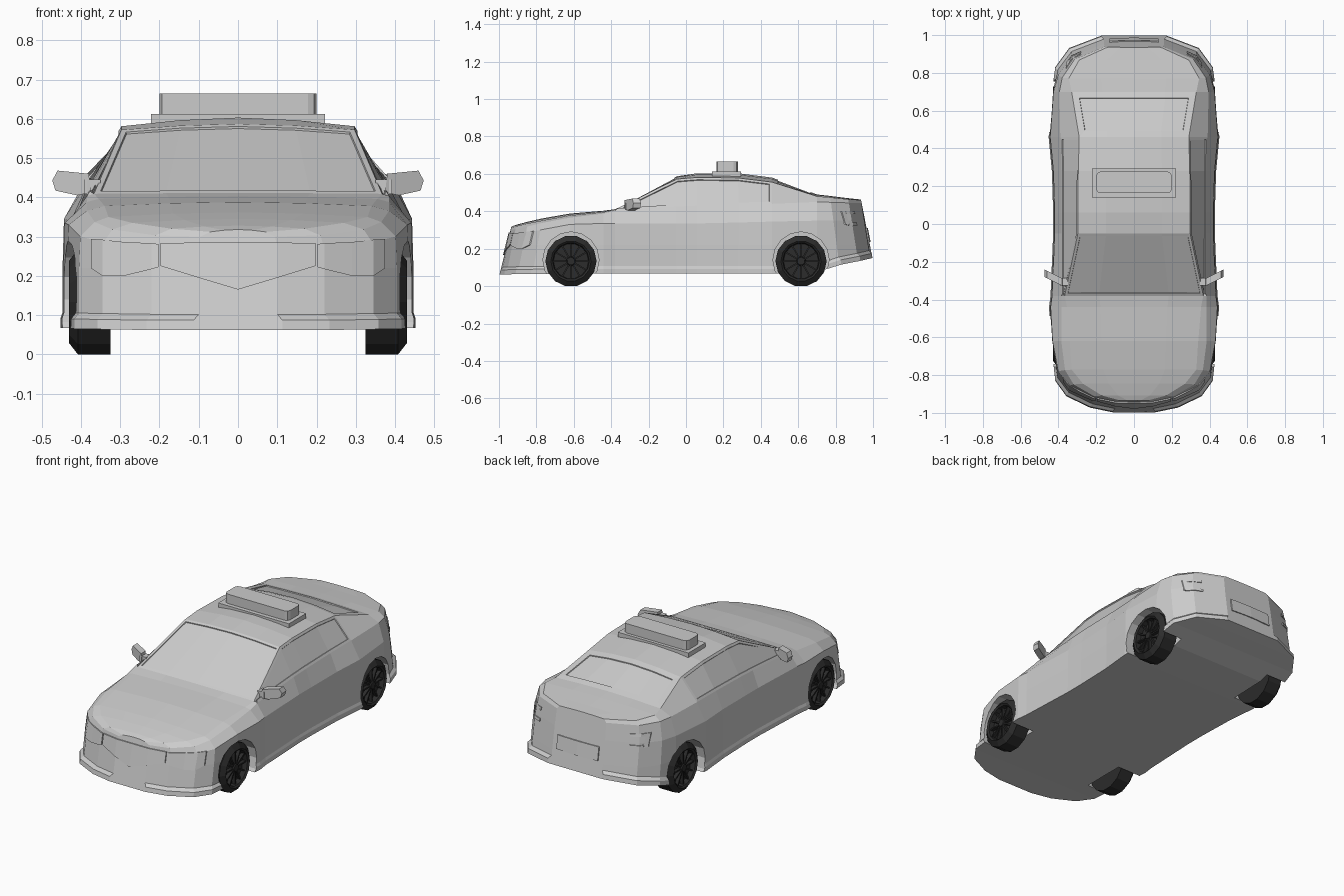
import bpy, bmesh
from math import pi, cos, sin
from mathutils import Vector, Matrix
from mathutils.bvhtree import BVHTree

if "Cube" in bpy.data.objects:
    bpy.data.objects.remove(bpy.data.objects["Cube"])

black = bpy.data.materials.new("black_rubber")
black.diffuse_color = (0.025, 0.025, 0.025, 1)
black.use_nodes = True
black.node_tree.nodes["Principled BSDF"].inputs["Base Color"].default_value = black.diffuse_color


def finish(bm, name, mat=None):
    bmesh.ops.recalc_face_normals(bm, faces=bm.faces)
    me = bpy.data.meshes.new(name)
    bm.to_mesh(me)
    bm.free()
    ob = bpy.data.objects.new(name, me)
    bpy.context.collection.objects.link(ob)
    if mat:
        me.materials.append(mat)
    return ob


def box(bm, lo, hi, rot=Matrix()):
    lo, hi = Vector(lo), Vector(hi)
    m = rot @ Matrix.Translation((lo + hi) / 2) @ Matrix.Diagonal((*(hi - lo), 1))
    return bmesh.ops.create_cube(bm, size=1, matrix=m)["verts"]


# Body: cross-sections from nose to tail
# y, half width, z bottom, z crease, x/z shoulder, x/z roof or hood edge, z centre
stations = [
    (-.985, .10, .062, .27, .095, .30, .07, .312, .318),
    (-.96, .22, .062, .275, .21, .303, .17, .320, .328),
    (-.90, .345, .064, .285, .32, .318, .27, .335, .345),
    (-.82, .405, .065, .30, .365, .337, .33, .350, .362),
    (-.62, .435, .067, .33, .385, .366, .34, .378, .388),
    (-.44, .445, .067, .335, .385, .388, .355, .396, .403),
    (-.38, .437, .067, .335, .385, .403, .367, .409, .411),
    (-.05, .423, .067, .335, .385, .425, .297, .572, .587),
    (.06, .423, .067, .335, .385, .430, .297, .581, .603),
    (.28, .430, .067, .34, .385, .435, .295, .578, .603),
    (.46, .447, .067, .345, .39, .440, .290, .556, .580),
    (.70, .430, .075, .35, .395, .450, .330, .480, .490),
    (.82, .405, .115, .35, .38, .448, .345, .474, .482),
    (.92, .33, .135, .35, .315, .445, .29, .464, .470),
    (.985, .16, .150, .35, .155, .443, .14, .460, .463),
]


def section(y, w, zb, zk, xs, zs, xr, zr, zc):
    end = min(1, max(0, (abs(y) - .7) / .14))
    sgn = 1 if y > 0 else -1
    f = .005 + .008 * end
    half = [(0, zb, 1), (w + f, zb, 1), (w + f, zb + .025, 1), (w, zb + .04, 0),
            (w, .22, 0), (w * .992, zk, 0), (xs, zs, 0), (xr, zr, 0),
            (xr * .5, zr + .7 * (zc - zr), 0), (0, zc, 0)]
    lean = .06 / (.30 if y < 0 else .38)
    pts = [Vector((x, y + sgn * end * (.012 * lip - lean * (z - zb)), z)) for x, z, lip in half]
    return pts + [Vector((-p.x, p.y, p.z)) for p in pts[-2:0:-1]]


bm = bmesh.new()
rings = [[bm.verts.new(p) for p in section(*s)] for s in stations]
n = len(rings[0])
grid = {}
for i in range(len(rings) - 1):
    for j in range(n):
        k = (j + 1) % n
        grid[i, j] = bm.faces.new((rings[i][j], rings[i][k], rings[i + 1][k], rings[i + 1][j]))
bm.faces.new(rings[0])
bm.faces.new(rings[-1])
bmesh.ops.recalc_face_normals(bm, faces=bm.faces)

# Recessed glass: windscreen, rear window, both side windows
top_rows = (7, 8, 9, 10)
for cells, rim in (([(6, j) for j in top_rows], .014),
                   ([(10, j) for j in top_rows], .035),
                   ([(i, 6) for i in range(6, 10)], .014),
                   ([(i, 11) for i in range(6, 10)], .014)):
    bmesh.ops.inset_region(bm, faces=[grid[c] for c in cells], thickness=rim,
                           use_even_offset=True)
    bmesh.ops.inset_region(bm, faces=[grid[c] for c in cells], thickness=.002, depth=-.005)
skin = BVHTree.FromBMesh(bm)
body = finish(bm, "car_body")

# Wheel arches
WY, WR = .615, .137
bm = bmesh.new()
for sx in (-1, 1):
    for sy in (-1, 1):
        bmesh.ops.create_cone(bm, cap_ends=True, segments=16, radius1=.15, radius2=.15, depth=.3,
                              matrix=Matrix.Translation((sx * .45, sy * WY, .14)) @ Matrix.Rotation(pi / 2, 4, 'Y'))
cutter = finish(bm, "arch_cutter")
cutter.hide_render = True
mod = body.modifiers.new("arches", 'BOOLEAN')
mod.operation = 'DIFFERENCE'
mod.solver = 'EXACT'
mod.object = cutter
bpy.context.view_layer.objects.active = body
bpy.ops.object.modifier_apply(modifier=mod.name)
bpy.data.objects.remove(cutter)


# Panels laid on the nose or tail: columns of (x, z low, z high)
def panel(name, side, strips, mirror=False, out=.007):
    bm = bmesh.new()
    d = Vector((0, -side, 0))
    for sx in ((1, -1) if mirror else (1,)):
        for cols in strips:
            loops = []
            for x, z0, z1 in cols:
                a, b = [skin.ray_cast(Vector((sx * x, side * 2, z)), d)[0] for z in (z0, z1)]
                loops.append([bm.verts.new(p) for p in
                              (a - d * out, b - d * out, b + d * .01, a + d * .01)])
            for p, q in zip(loops, loops[1:]):
                for k in range(4):
                    bm.faces.new((p[k], p[k - 1], q[k - 1], q[k]))
            bm.faces.new(loops[0])
            bm.faces.new(loops[-1])
    return finish(bm, name)


panel("grille", -1, [[(-.197, .225, .283), (-.1, .195, .285), (0, .165, .286),
                      (.1, .195, .285), (.197, .225, .283)]])
panel("headlights", -1, [[(.203, .222, .281), (.22, .217, .283), (.29, .2, .286),
                          (.345, .2, .292), (.375, .22, .294)]], True)
panel("number_plate", 1, [[(-.13, .235, .31), (0, .235, .31), (.13, .235, .31)]])
panel("tail_lights", 1, [[(.28, .385, .40), (.33, .385, .40), (.345, .385, .40)],
                         [(.28, .325, .34), (.33, .325, .34), (.345, .325, .34)],
                         [(.345, .325, .40), (.36, .33, .40)]], True)

# Roof sign
bm = bmesh.new()
box(bm, (-.222, .14, .585), (.222, .295, .612))
finish(bm, "roof_sign_base")
bm = bmesh.new()
box(bm, (-.2, .163, .605), (.2, .277, .665))
upright = [e for e in bm.edges if abs(e.verts[0].co.z - e.verts[1].co.z) > .01]
bmesh.ops.bevel(bm, geom=upright, offset=.022, segments=2, profile=.5, affect='EDGES')
finish(bm, "roof_sign")

# Door mirrors
outline = [(.473, .443), (.46, .468), (.38, .46), (.375, .412), (.41, .405), (.465, .417)]
bm = bmesh.new()
for sx in (-1, 1):
    a, b = [[bm.verts.new((sx * x, -.31 + (x - .375) * .5 + t, z)) for x, z in outline]
            for t in (-.02, .02)]
    bm.faces.new(a)
    bm.faces.new(b)
    for k in range(len(a)):
        bm.faces.new((a[k], a[k - 1], b[k - 1], b[k]))
    x0, x1 = sorted((sx * .35, sx * .392))
    box(bm, (x0, -.325, .408), (x1, -.285, .445))
finish(bm, "door_mirrors")


# Wheels: lathed tyre with dished rim, twelve spokes and hub
def wheel(name, sx, y):
    profile = [(.325, .10), (.325, WR), (.408, WR), (.430, .108), (.422, .098), (.395, .094)]
    seg = 14
    bm = bmesh.new()
    loops = [[bm.verts.new((x, r * sin(2 * pi * (k + .5) / seg), r * cos(2 * pi * (k + .5) / seg)))
              for k in range(seg)] for x, r in profile]
    for a, b in zip(loops, loops[1:]):
        for k in range(seg):
            bm.faces.new((a[k], a[k - 1], b[k - 1], b[k]))
    bm.faces.new(loops[0])
    bm.faces.new(loops[-1])
    for k in range(12):
        box(bm, (.39, -.004, .015), (.414, .004, .098), Matrix.Rotation(k * pi / 6, 4, 'X'))
    bmesh.ops.create_cone(bm, cap_ends=True, segments=12, radius1=.028, radius2=.02, depth=.03,
                          matrix=Matrix.Translation((.405, 0, 0)) @ Matrix.Rotation(pi / 2, 4, 'Y'))
    bmesh.ops.transform(bm, verts=bm.verts, matrix=Matrix.Translation((0, y, WR * cos(pi / seg)))
                        @ Matrix.Diagonal((sx, 1, 1, 1)))
    finish(bm, name, black)


for sx, side in ((1, "left"), (-1, "right")):
    for y, end in ((-WY, "front"), (WY, "rear")):
        wheel(f"{end}_{side}_wheel", sx, y)
